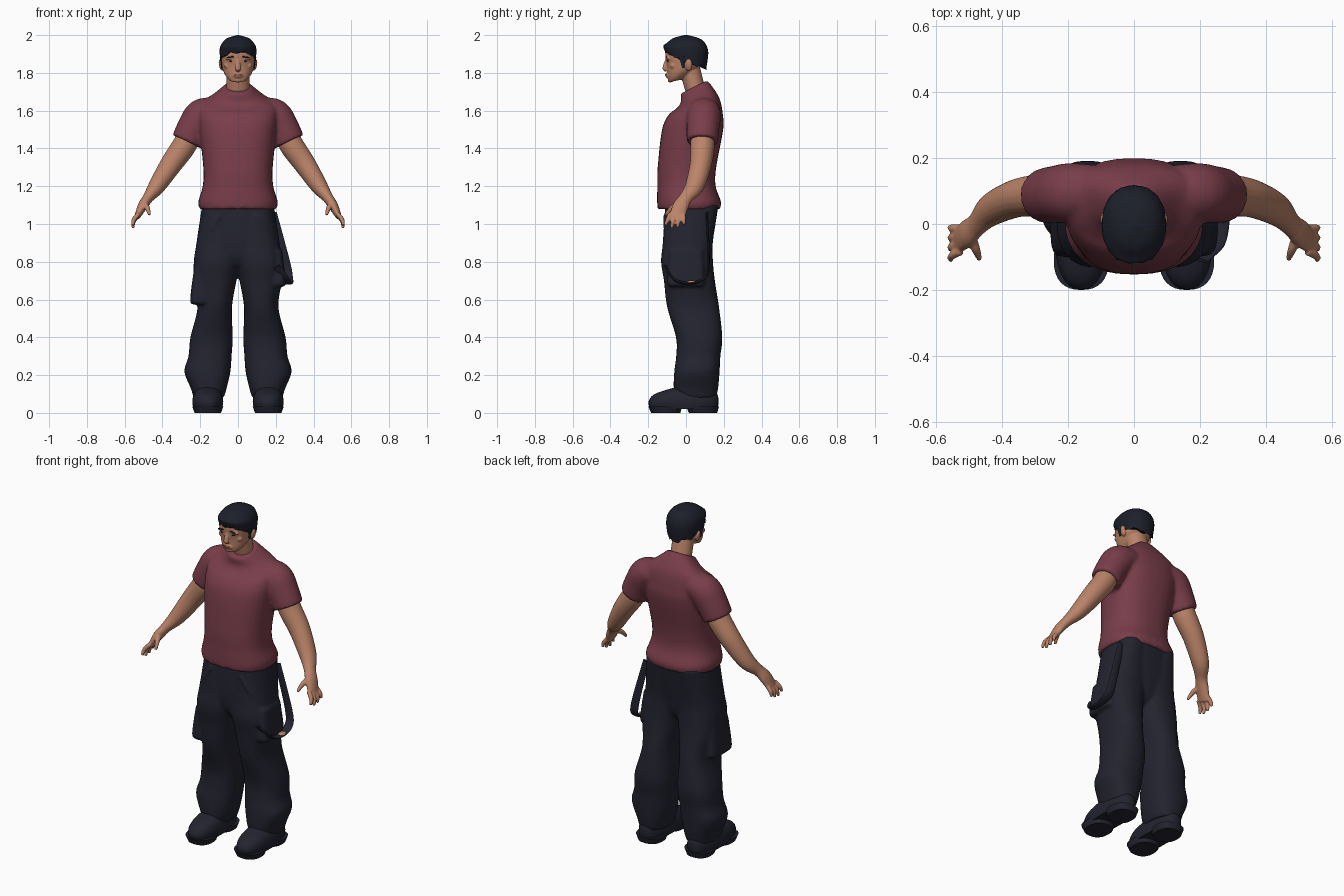
import bpy, bmesh, math, random
from mathutils import Vector, Matrix

random.seed(4)
if "Cube" in bpy.data.objects:
    bpy.data.objects.remove(bpy.data.objects["Cube"])


def material(name, red, green, blue):
    mat = bpy.data.materials.new(name)
    mat.use_nodes = True
    colour = (red, green, blue, 1)
    mat.diffuse_color = colour
    shader = mat.node_tree.nodes["Principled BSDF"]
    shader.inputs["Base Color"].default_value = colour
    shader.inputs["Roughness"].default_value = 0.8
    return mat


SKIN = material("tan skin", red=.5, green=.23, blue=.14)
LIP = material("lip brown", red=.36, green=.14, blue=.09)
SHIRT = material("maroon cotton", red=.19, green=.047, blue=.068)
CLOTH = material("dark navy cloth", red=.016, green=.017, blue=.028)
HAIR = material("blue black hair", red=.012, green=.014, blue=.023)


def level(z, half, front, back, x=0, tilt=0):
    """One horizontal section of a stacked form."""
    return (z, x, half, (front + back) / 2, (back - front) / 2, tilt)


def joint(x, y, z, thick, wide=None):
    """One cross-section on the path of a limb."""
    return (x, y, z, thick, wide or thick)


def spline(rows, steps=5):
    """Smooth curve through the rows of numbers."""
    padded = [rows[0], *rows, rows[-1]]
    curve = []
    for before, start, end, after in zip(padded, padded[1:], padded[2:], padded[3:]):
        for step in range(steps):
            t = step / steps
            curve.append([q + t / 2 * (r - p + t * (2 * p - 5 * q + 4 * r - s + t * (3 * (q - r) + s - p)))
                          for p, q, r, s in zip(before, start, end, after)])
    return curve + [list(rows[-1])]


def bridge(bm, rings):
    """Skin a list of rings and close both ends."""
    rings = [[bm.verts.new(point) for point in ring] for ring in rings]
    for low, high in zip(rings, rings[1:]):
        for i in range(len(low)):
            bm.faces.new((low[i - 1], low[i], high[i], high[i - 1]))
    bm.faces.new(rings[0])
    bm.faces.new(rings[-1])
    return rings


def stack(bm, *levels, side=1, count=32, power=2.4):
    """Rounded horizontal sections joined from bottom to top."""
    rings = []
    for z, x, half, y, depth, tilt in spline(levels):
        ring = []
        for i in range(count):
            angle = math.tau * i / count
            across, along = (math.copysign(abs(f) ** (2 / power), f) for f in (math.cos(angle), math.sin(angle)))
            ring.append((side * (x + across * half), y + along * depth, z + tilt * along * depth))
        rings.append(ring)
    return bridge(bm, rings)


def limb(bm, *joints, side=1, count=16, axis=(0, 1, 0)):
    """Oval sections along a path, with the wide radius lying along the axis."""
    rows = spline(joints)
    path = [Vector(row[:3]) for row in rows]
    rings = []
    for i, (centre, row) in enumerate(zip(path, rows)):
        forward = (path[min(i + 1, len(path) - 1)] - path[max(i - 1, 0)]).normalized()
        wide = Vector(axis)
        wide = (wide - wide.dot(forward) * forward).normalized()
        thick = wide.cross(forward)
        ring = []
        for k in range(count):
            angle = math.tau * k / count
            point = centre + thick * math.cos(angle) * row[3] + wide * math.sin(angle) * row[4]
            ring.append((side * point.x, point.y, point.z))
        rings.append(ring)
    bridge(bm, rings)


def blob(bm, x, y, z, size, turn=0):
    matrix = Matrix.Translation((x, y, z)) @ Matrix.Rotation(turn, 4, 'Y') @ Matrix.Diagonal((*size, 1))
    bmesh.ops.create_uvsphere(bm, u_segments=16, v_segments=10, radius=1, matrix=matrix)


def finish(bm, name, mat, mirror=False, blend=0):
    """Turn the mesh into a smooth object, merging its pieces if asked."""
    bmesh.ops.recalc_face_normals(bm, faces=bm.faces)
    mesh = bpy.data.meshes.new(name)
    bm.to_mesh(mesh)
    bm.free()
    mesh.materials.append(mat)
    obj = bpy.data.objects.new(name, mesh)
    bpy.context.collection.objects.link(obj)
    if blend:
        remesh = obj.modifiers.new("blend", 'REMESH')
        remesh.mode, remesh.voxel_size, remesh.use_smooth_shade = 'VOXEL', blend, True
        soften = obj.modifiers.new("soften", 'SMOOTH')
        soften.factor, soften.iterations = .5, 3
    else:
        bpy.ops.object.select_all(action='DESELECT')
        obj.select_set(True)
        bpy.context.view_layer.objects.active = obj
        bpy.ops.object.shade_smooth_by_angle(angle=math.radians(50))
    if mirror:
        obj.modifiers.new("mirror", 'MIRROR')


# Shirt: body and both sleeves blended together
bm = bmesh.new()
stack(bm, level(z=1.08, half=.205, front=-.15, back=.18),
      level(z=1.12, half=.21, front=-.153, back=.185),
      level(z=1.2, half=.187, front=-.152, back=.157),
      level(z=1.3, half=.184, front=-.15, back=.16),
      level(z=1.5, half=.205, front=-.127, back=.197),
      level(z=1.58, half=.21, front=-.09, back=.195),
      level(z=1.635, half=.2, front=-.05, back=.18, tilt=.2),
      level(z=1.68, half=.13, front=-.027, back=.148, tilt=.4),
      level(z=1.725, half=.07, front=-.03, back=.113, tilt=.5))
for side in (1, -1):
    limb(bm, joint(x=.12, y=.1, z=1.6, thick=.07, wide=.08),
         joint(x=.19, y=.095, z=1.575, thick=.09),
         joint(x=.235, y=.09, z=1.51, thick=.087),
         joint(x=.272, y=.086, z=1.436, thick=.083), side=side, count=24)
finish(bm, "shirt", SHIRT, blend=.01)

# Trousers: hips, legs and thigh pockets
bm = bmesh.new()
stack(bm, level(z=.75, half=.03, front=-.04, back=.08),
      level(z=.8, half=.11, front=-.1, back=.12),
      level(z=.9, half=.2, front=-.12, back=.14),
      level(z=1.1, half=.188, front=-.11, back=.172))
for side, pocket in ((1, .67), (-1, .575)):
    stack(bm, level(z=.08, x=.155, half=.08, front=-.05, back=.16),
          level(z=.13, x=.155, half=.095, front=-.065, back=.17),
          level(z=.22, x=.162, half=.122, front=-.062, back=.178),
          level(z=.3, x=.148, half=.114, front=-.052, back=.182),
          level(z=.4, x=.14, half=.112, front=-.053, back=.192),
          level(z=.56, x=.123, half=.091, front=-.1, back=.175),
          level(z=.7, x=.12, half=.112, front=-.117, back=.153),
          level(z=.8, x=.112, half=.122, front=-.132, back=.143),
          level(z=.9, x=.1, half=.12, front=-.123, back=.142),
          level(z=1.1, x=.1, half=.09, front=-.11, back=.17), side=side)
    stack(bm, level(z=pocket, x=.2, half=.045, front=-.09, back=.09),
          level(z=pocket + .03, x=.2, half=.053, front=-.1, back=.1),
          level(z=pocket + .19, x=.19, half=.043, front=-.09, back=.09), side=side, power=4)
    # slanted front pocket fold
    limb(bm, joint(x=.1, y=-.118, z=1.04, thick=.007),
         joint(x=.15, y=-.108, z=.96, thick=.008),
         joint(x=.2, y=-.07, z=.9, thick=.006), side=side, count=8)
finish(bm, "trousers", CLOTH, blend=.009)

# Hanging strap on the left hip, with a small clip
bm = bmesh.new()
limb(bm, joint(x=.185, y=.11, z=1.06, thick=.006, wide=.02),
     joint(x=.25, y=.12, z=.8, thick=.006, wide=.025),
     joint(x=.265, y=.1, z=.715, thick=.007, wide=.026),
     joint(x=.265, y=.02, z=.687, thick=.008, wide=.026),
     joint(x=.25, y=-.06, z=.705, thick=.007, wide=.025),
     joint(x=.205, y=-.11, z=.775, thick=.006, wide=.02), axis=(1, 0, 0))
finish(bm, "hip_strap", CLOTH)
bm = bmesh.new()
blob(bm, x=.27, y=.03, z=.692, size=(.02, .028, .009))
finish(bm, "strap_clip", SKIN)

# Shoes with a separate sole and heel
bm = bmesh.new()
stack(bm, level(z=.02, x=.16, half=.075, front=-.19, back=.168),
      level(z=.06, x=.16, half=.082, front=-.198, back=.172),
      level(z=.1, x=.16, half=.073, front=-.165, back=.165),
      level(z=.135, x=.16, half=.05, front=-.06, back=.13))
finish(bm, "shoes", CLOTH, mirror=True)
bm = bmesh.new()
for front, back in ((-.2, -.02), (0, .175)):
    stack(bm, level(z=0, x=.16, half=.07, front=front + .015, back=back - .01),
          level(z=.035, x=.16, half=.083, front=front, back=back))
finish(bm, "shoe_soles", CLOTH, mirror=True)

# Arms with hands
bm = bmesh.new()
limb(bm, joint(x=.25, y=.087, z=1.49, thick=.06),
     joint(x=.285, y=.087, z=1.415, thick=.064),
     joint(x=.355, y=.078, z=1.315, thick=.058),
     joint(x=.43, y=.045, z=1.2, thick=.045, wide=.05),
     joint(x=.475, y=0, z=1.14, thick=.029, wide=.036),
     joint(x=.505, y=-.028, z=1.095, thick=.026, wide=.042),
     joint(x=.535, y=-.05, z=1.035, thick=.015, wide=.04), count=20)
for finger in range(4):
    knuckle = -.083 + .023 * finger
    tip = -.11 + .033 * finger
    low = .972 + .015 * abs(finger - 1.4)
    limb(bm, joint(x=.525, y=knuckle, z=1.055, thick=.013),
         joint(x=.552, y=(knuckle + tip) / 2, z=(1.05 + low) / 2, thick=.012),
         joint(x=.556, y=tip, z=low, thick=.008), count=10)
limb(bm, joint(x=.495, y=-.035, z=1.105, thick=.015, wide=.018),
     joint(x=.48, y=-.075, z=1.085, thick=.014),
     joint(x=.468, y=-.107, z=1.048, thick=.008), count=10)
finish(bm, "arms", SKIN, mirror=True, blend=.005)

# Head, neck, nose, mouth, chin, brow ridge, cheeks and ears
bm = bmesh.new()
stack(bm, level(z=1.76, half=.03, front=-.08, back=-.01, tilt=.2),
      level(z=1.77, half=.05, front=-.09, back=.02, tilt=.35),
      level(z=1.8, half=.073, front=-.097, back=.06, tilt=.3),
      level(z=1.84, half=.085, front=-.1, back=.085, tilt=.1),
      level(z=1.92, half=.088, front=-.106, back=.1),
      level(z=1.98, half=.03, front=-.03, back=.03), power=2.2)
limb(bm, joint(x=0, y=.06, z=1.67, thick=.052, wide=.062),
     joint(x=0, y=.02, z=1.82, thick=.055, wide=.06), count=24, axis=(1, 0, 0))
limb(bm, joint(x=0, y=-.1, z=1.875, thick=.008),
     joint(x=0, y=-.113, z=1.825, thick=.012, wide=.015),
     joint(x=0, y=-.103, z=1.815, thick=.008, wide=.012), axis=(1, 0, 0))
blob(bm, x=0, y=-.098, z=1.787, size=(.026, .011, .014))
blob(bm, x=0, y=-.083, z=1.762, size=(.022, .014, .013))
for side in (1, -1):
    blob(bm, x=side * .038, y=-.094, z=1.878, size=(.03, .013, .008), turn=side * .1)
    blob(bm, x=side * .058, y=-.067, z=1.838, size=(.018, .018, .016))
    blob(bm, x=side * .09, y=.015, z=1.842, size=(.011, .019, .032), turn=side * .2)
finish(bm, "head", SKIN, blend=.0045)

# Brows, eyes and lips
bm = bmesh.new()
blob(bm, x=.039, y=-.106, z=1.884, size=(.021, .004, .004), turn=.12)
finish(bm, "brows", HAIR, mirror=True)
bm = bmesh.new()
blob(bm, x=.036, y=-.096, z=1.862, size=(.011, .005, .004))
finish(bm, "eyes", HAIR, mirror=True)
bm = bmesh.new()
blob(bm, x=0, y=-.106, z=1.79, size=(.023, .005, .005))
finish(bm, "lips", LIP)

# Hair cap with an uneven lower edge, wavy strands and sideburns
bm = bmesh.new()
rings = stack(bm, level(z=1.868, half=.093, front=-.11, back=.108, tilt=-.38),
              level(z=1.925, half=.097, front=-.12, back=.117, tilt=-.15),
              level(z=1.96, half=.083, front=-.1, back=.1),
              level(z=1.985, half=.055, front=-.065, back=.065),
              level(z=2, half=.006, front=-.01, back=.01), count=48, power=2.2)
for vert in rings[0]:
    vert.co.z += random.uniform(-.014, .008)
for ring in rings[3:16]:
    for i, vert in enumerate(ring):
        vert.co.xy *= 1 + .01 * math.sin(i * 2.1 + vert.co.z * 60)
for side in (1, -1):
    limb(bm, joint(x=.091, y=-.02, z=1.885, thick=.006, wide=.018),
         joint(x=.086, y=-.014, z=1.825, thick=.003, wide=.005), side=side, count=8)
finish(bm, "hair", HAIR)
